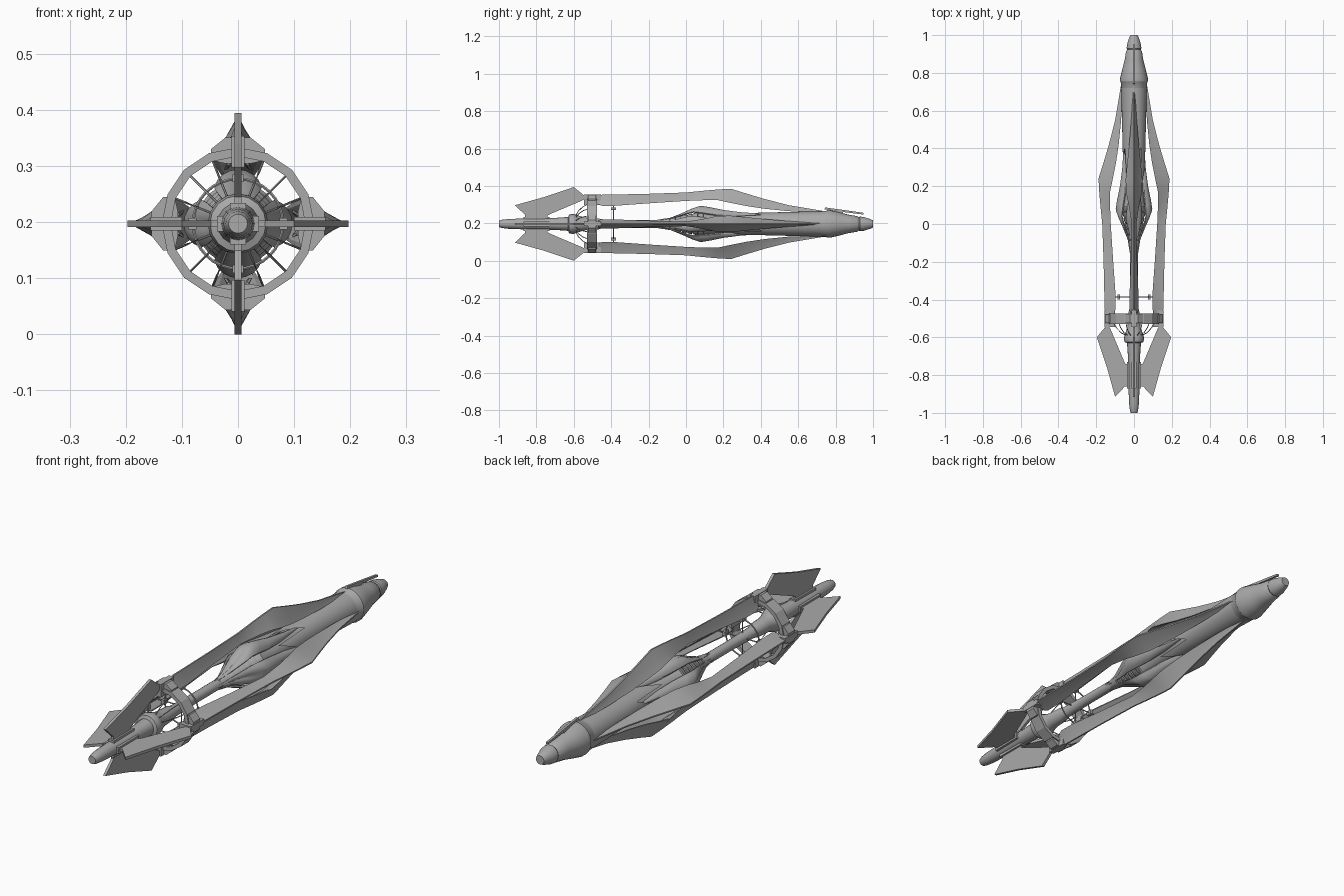
import bpy, bmesh, math
from math import sin, cos, pi, radians
from mathutils import Vector

if "Cube" in bpy.data.objects:
    bpy.data.objects.remove(bpy.data.objects["Cube"])

CZ = 0.197  # height of the long axis
grey = bpy.data.materials.new("plain grey")
grey.diffuse_color = (0.4, 0.4, 0.4, 1)
grey.use_nodes = True
grey.node_tree.nodes["Principled BSDF"].inputs["Base Color"].default_value = grey.diffuse_color


def place(t, y, r, a):
    """Tangent offset t, station y, radius r, seen at angle a round the axis."""
    return (r * sin(a) + t * cos(a), y, CZ + r * cos(a) - t * sin(a))


def finish(name, bm, smooth=True, angle=35):
    bmesh.ops.recalc_face_normals(bm, faces=bm.faces)
    me = bpy.data.meshes.new(name)
    bm.to_mesh(me)
    bm.free()
    me.materials.append(grey)
    ob = bpy.data.objects.new(name, me)
    bpy.context.collection.objects.link(ob)
    if smooth:
        bpy.ops.object.select_all(action='DESELECT')
        ob.select_set(True)
        bpy.context.view_layer.objects.active = ob
        bpy.ops.object.shade_smooth_by_angle(angle=radians(angle))
    return ob


def skin(bm, loops, closed=True, caps=True):
    """Bridge a row of equally long point loops with quads."""
    rows = [[bm.verts.new(p) for p in lp] for lp in loops]
    n = len(rows[0])
    for a, b in zip(rows, rows[1:]):
        for i in range(n if closed else n - 1):
            j = (i + 1) % n
            bm.faces.new((a[i], a[j], b[j], b[i]))
    if caps:
        bm.faces.new(rows[0])
        bm.faces.new(rows[-1])


def lathe(name, prof, n=20, ring=False):
    bm = bmesh.new()
    loops = [[place(0, y, r, 2 * pi * i / n) for i in range(n)] for y, r in prof]
    skin(bm, loops + loops[:1] if ring else loops, caps=not ring)
    if ring:
        bmesh.ops.remove_doubles(bm, verts=bm.verts, dist=1e-5)
    return finish(name, bm)


def box(bm, t, y, r, a):
    """Block between pairs of tangent, station and radius limits."""
    skin(bm, [[place(p, q, s, a) for p, q in
               ((t[0], y[0]), (t[1], y[0]), (t[1], y[1]), (t[0], y[1]))] for s in r])


def rod(bm, pts, rad, n=6):
    pts = [Vector(p) for p in pts]
    loops = []
    for i, p in enumerate(pts):
        d = (pts[min(i + 1, len(pts) - 1)] - pts[max(i - 1, 0)]).normalized()
        u = d.orthogonal().normalized()
        v = d.cross(u)
        loops.append([p + rad * (u * cos(2 * pi * k / n) + v * sin(2 * pi * k / n))
                      for k in range(n)])
    skin(bm, loops)


QUARTERS = [k * pi / 2 for k in range(4)]

# Nose, bulge and thin shaft
lathe("nose_and_shaft", [(-1, .017), (-.985, .022), (-.95, .026), (-.85, .030), (-.7, .032),
      (-.63, .037), (-.625, .050), (-.605, .054), (-.59, .050), (-.55, .036), (-.53, .033),
      (-.47, .030), (-.45, .024), (-.3, .021), (-.12, .021)], 16)

# Ribbed cone inside the petals
ribs = [(-.14, .021)]
for i in range(7):
    y, r = -.11 + .03 * i, .026 + .006 * i
    ribs += [(y, r), (y + .022, r + .006), (y + .023, r - .001)]
lathe("ribbed_cone", ribs + [(.12, .055), (.2, .048), (.5, .048)], 20)

# Rear body sleeve with spiral front edge
bm = bmesh.new()
N = 48
loops = []
for f in (0, .25, .5, .75, 1):
    lp = []
    for i in range(N):
        y0 = .22 + .2 * ((i * 4 / N + .5) % 1)
        y = y0 + f * (.72 - y0)
        lp.append(place(0, y, .055 + .013 * max(0, (y - .2) / .52), 2 * pi * i / N))
    loops.append(lp)
skin(bm, loops, caps=False)
finish("rear_sleeve", bm)

# Tail collar, cone and cap
lathe("tail_cone", [(.70, .06), (.72, .068), (.75, .070), (.755, .074), (.77, .074), (.82, .062),
      (.87, .049), (.915, .042), (.92, .038), (.925, .036), (.93, .039), (.95, .037),
      (.985, .026), (1, .019)], 24)

# Four curved petals round the middle
bm = bmesh.new()
petal = [(-.13, .024, 12), (-.06, .036, 26), (0, .064, 32), (.045, .085, 34), (.08, .097, 33),
         (.13, .089, 32), (.2, .075, 30), (.29, .064, 22), (.40, .058, 4)]
for a in QUARTERS:
    loops = []
    for y, r, w in petal:
        mid = a + radians(60 * max(0, y - .1))
        outer = [place(0, y - .04 * abs(k) / 4, r * (1 - .012 * k * k), mid + radians(w) * k / 4)
                 for k in range(-4, 5)]
        inner = [place(0, y - .04 * abs(k) / 4, (r - .008) * (1 - .012 * k * k),
                       mid + radians(w) * k / 4) for k in range(4, -5, -1)]
        loops.append(outer + inner)
    skin(bm, loops)
finish("petals", bm)

# Four long ridged blades: station, inner radius, outer radius, half width
blade = [(-.47, .105, .148, .020), (-.45, .097, .156, .025), (-.38, .097, .157, .024),
         (-.2, .110, .161, .017), (0, .123, .168, .012), (.1, .127, .178, .028),
         (.17, .127, .184, .043), (.24, .112, .188, .044), (.32, .096, .163, .036),
         (.42, .081, .133, .026), (.55, .068, .100, .015), (.73, .062, .070, .003)]
bm = bmesh.new()
for a in QUARTERS:
    loops = []
    for y, ri, ro, w in blade:
        h = ro - ri
        sec = [(-.003, ro), (.003, ro), (w * .55, ri + .42 * h), (w, ri),
               (w * .8, ri), (0, ri + .3 * h), (-w * .8, ri), (-w, ri), (-w * .55, ri + .42 * h)]
        loops.append([place(t, y, r, a) for t, r in sec])
    skin(bm, loops)
finish("long_blades", bm, angle=25)

# Four flat front fins: station and radius outline
fin = [(-.915, .100), (-.76, .143), (-.6, .197), (-.53, .140), (-.555, .125), (-.725, .053),
       (-.74, .045), (-.74, .02), (-.86, .02), (-.86, .048)]
bm = bmesh.new()
for a in QUARTERS:
    skin(bm, [[place(t, y, r, a) for y, r in fin] for t in (-.006, .006)])
finish("front_fins", bm, False)

# Fin root mounts on the nose
bm = bmesh.new()
for a in QUARTERS:
    box(bm, (-.014, .014), (-.87, -.73), (.02, .037), a)
finish("fin_mounts", bm, False)

# Sixteen-sided hoop
hoop = lathe("hoop", [(-.53, .120), (-.53, .136), (-.475, .136), (-.475, .120)], 16, ring=True)
for p in hoop.data.polygons:
    p.use_smooth = False

# Clamps joining hoop, fins and blades
bm = bmesh.new()
for a in QUARTERS:
    skin(bm, [[place(t, y, r, a) for t, r in
               ((-.048, .113), (-.022, .107), (.022, .107), (.048, .113),
                (.048, .133), (.022, .154), (-.022, .154), (-.048, .133))]
              for y in (-.525, -.48)])
    box(bm, (-.012, .012), (-.545, -.455), (.100, .156), a)
finish("hoop_clamps", bm, False)

# Thin bowed struts from the nose bulge to the hoop
bm = bmesh.new()
for a in QUARTERS:
    for d in (22, 45, 68):
        rod(bm, [place(0, y, r, a + radians(d)) for y, r in
                 ((-.59, .045), (-.575, .075), (-.55, .100), (-.505, .124))], .0022)
finish("struts", bm)

# Wire ring between the blades, with its pins and knobs
bm = bmesh.new()
M = 32
loops = [[place(0, -.387 + .003 * cos(k * pi / 3), .080 + .003 * sin(k * pi / 3), 2 * pi * i / M)
          for k in range(6)] for i in range(M + 1)]
skin(bm, loops, caps=False)
bmesh.ops.remove_doubles(bm, verts=bm.verts, dist=1e-5)
for a in QUARTERS:
    rod(bm, [place(0, -.387, .02, a), place(0, -.387, .12, a)], .0025)
    box(bm, (-.010, .010), (-.400, -.374), (.074, .088), a)
finish("wire_ring", bm)

# Small slanted rail above the tail
bm = bmesh.new()
rail = [(.74, .078), (.745, .088), (.86, .072), (.95, .059), (.95, .050), (.86, .061)]
skin(bm, [[place(t, y, r, 0) for y, r in rail] for t in (-.005, .005)])
box(bm, (-.004, .004), (.80, .84), (.05, .072), 0)
finish("tail_rail", bm, False)
